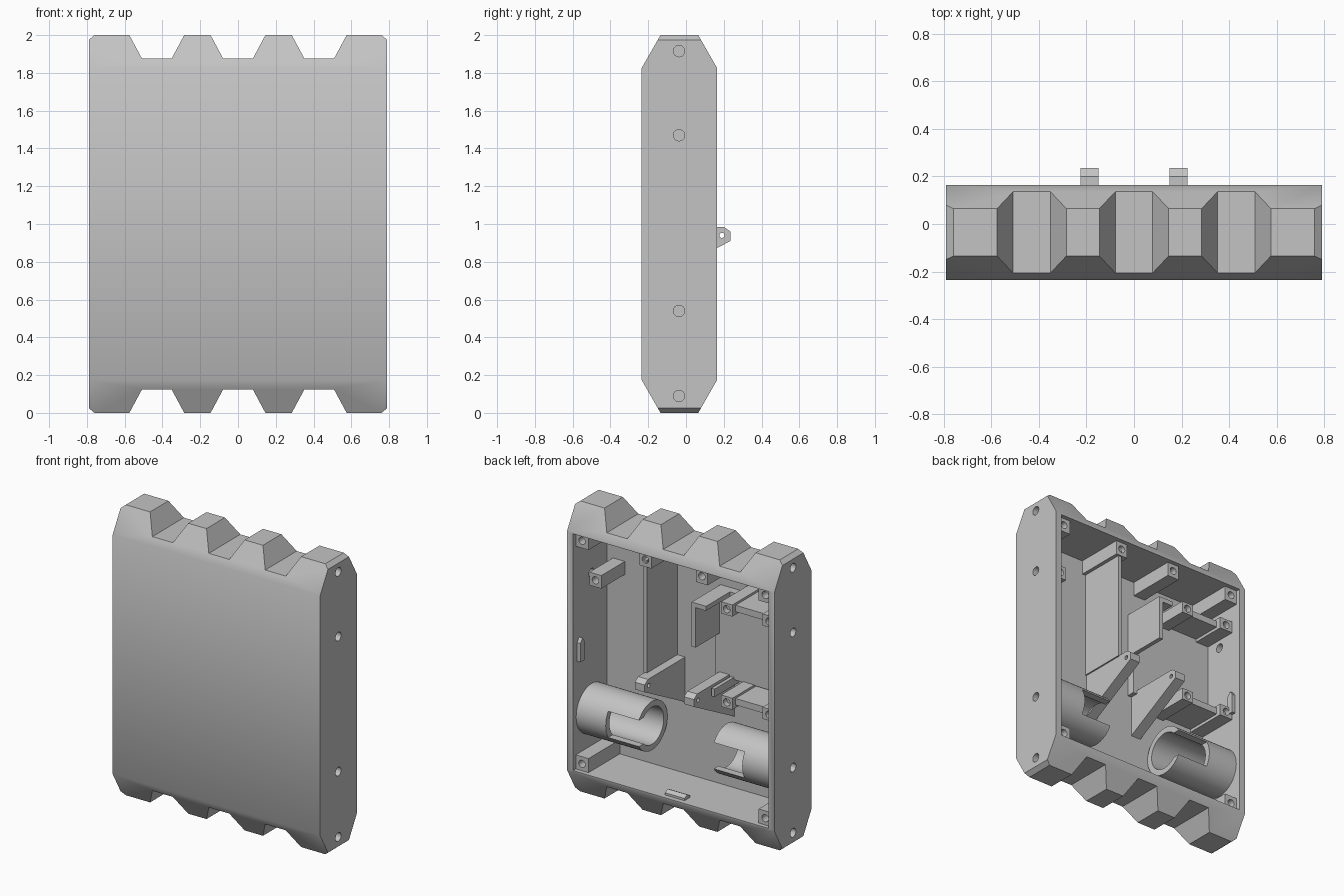
import bpy, bmesh, math
from mathutils import Vector

old = bpy.data.objects.get("Cube")
if old:
    bpy.data.objects.remove(old, do_unlink=True)

grey = bpy.data.materials.new("plain grey")
grey.use_nodes = True
grey.diffuse_color = (0.55, 0.55, 0.55, 1)
grey.node_tree.nodes["Principled BSDF"].inputs["Base Color"].default_value = (0.55, 0.55, 0.55, 1)

FLOOR = -0.205          # inner face of the front panel
SINK = FLOOR - 0.01     # parts are rooted slightly into the panel
INX = 0.745             # inner face of the side walls
LOW, HIGH = 0.185, 1.815


def prism(name, points, axis, lo, hi):
    """Extrude a 2D outline along x (points are y,z) or along y (points are x,z)."""
    bm = bmesh.new()

    def place(p, t):
        return Vector((t, p[0], p[1])) if axis == "x" else Vector((p[0], t, p[1]))
    a = [bm.verts.new(place(p, lo)) for p in points]
    b = [bm.verts.new(place(p, hi)) for p in points]
    n = len(points)
    bm.faces.new(a)
    bm.faces.new(b[::-1])
    for i in range(n):
        j = (i + 1) % n
        bm.faces.new((a[j], a[i], b[i], b[j]))
    bmesh.ops.recalc_face_normals(bm, faces=bm.faces)
    mesh = bpy.data.meshes.new(name)
    bm.to_mesh(mesh)
    bm.free()
    mesh.materials.append(grey)
    ob = bpy.data.objects.new(name, mesh)
    bpy.context.collection.objects.link(ob)
    return ob


def box(name, x, y, z):
    x = sorted(x)
    return prism(name, [(y[0], z[0]), (y[1], z[0]), (y[1], z[1]), (y[0], z[1])], "x", *x)


def rod(name, c, r, axis, lo, hi, n=24):
    pts = [(c[0] + r * math.cos(math.tau * i / n), c[1] + r * math.sin(math.tau * i / n)) for i in range(n)]
    return prism(name, pts, axis, *sorted((lo, hi)))


def cut(ob, cutter):
    cutter.hide_render = True
    mod = ob.modifiers.new("cut", "BOOLEAN")
    mod.operation = "DIFFERENCE"
    mod.solver = "EXACT"
    mod.object = cutter
    bpy.context.view_layer.objects.active = ob
    bpy.ops.object.modifier_apply(modifier=mod.name)
    bpy.data.objects.remove(cutter, do_unlink=True)


def smooth(ob):
    bpy.ops.object.select_all(action="DESELECT")
    ob.select_set(True)
    bpy.context.view_layer.objects.active = ob
    bpy.ops.object.shade_smooth_by_angle(angle=math.radians(30))


# Case: bevelled slab with toothed ends, hollowed from the back
case = prism("case", [(-0.235, 0.175), (-0.235, 1.825), (-0.135, 2), (0.065, 2),
                      (0.165, 1.825), (0.165, 0.175), (0.065, 0), (-0.135, 0)], "x", -0.79, 0.79)
for end in (0, 1):
    def flip(pts):
        return [(x, 2 - z if end else z) for x, z in pts]
    for cx in (-0.43, 0, 0.43):
        notch = [(cx - 0.156, -0.02), (cx + 0.156, -0.02), (cx + 0.078, 0.125), (cx - 0.078, 0.125)]
        cut(case, prism("notch_cutter", flip(notch), "y", -0.5, 0.5))
    for s in (-1, 1):
        corner = [(s * 0.76, 0), (s * 0.79, 0.025), (s * 0.85, 0.025), (s * 0.85, -0.05), (s * 0.76, -0.05)]
        cut(case, prism("corner_cutter", flip(corner), "y", -0.5, 0.5))
cut(case, box("cavity_cutter", (-INX, INX), (FLOOR, 0.5), (LOW, HIGH)))

# Screw holes in both sides
for s in (-1, 1):
    for z in (0.09, 0.54, 1.47, 1.915):
        cut(case, rod("side_hole_cutter", (-0.037, z), 0.03, "x", s * 0.7, s * 0.9))
smooth(case)


# Screw bosses standing on the panel
def boss(name, x, z, top, hx=0.045, hz=0.045):
    ob = box(name, (x - hx, x + hx), (SINK, top), (z - hz, z + hz))
    cut(ob, rod("boss_hole_cutter", (x, z), 0.025, "y", top - 0.12, top + 0.1, 16))
    smooth(ob)


for s, side in ((1, "left"), (-1, "right")):
    boss(side + "_top_corner_boss", s * 0.698, 1.768, 0.135, 0.05, 0.05)
    boss(side + "_bottom_corner_boss", s * 0.698, 0.232, 0.135, 0.05, 0.05)
    boss(side + "_top_middle_boss", s * 0.215, 1.768, 0.135, 0.045, 0.05)

    # Pivot gusset with a drilled tip that pokes out of the back
    gusset = prism(side + "_gusset", [(SINK, 0.985), (0.2, 0.985), (0.235, 0.96),
                                      (0.235, 0.91), (SINK, 0.67)], "x", *sorted((s * 0.15, s * 0.225)))
    cut(gusset, rod("pin_hole_cutter", (0.19, 0.94), 0.014, "x", -0.4, 0.4, 12))

    # Tubular socket, slotted open towards the back
    socket = rod(side + "_socket", (-0.037, 0.54), 0.168, "x", s * 0.285, s * 0.75, 48)
    cut(socket, rod("bore_cutter", (-0.037, 0.54), 0.128, "x", s * 0.2, s * INX, 48))
    cut(socket, box("slot_cutter", (s * 0.2, s * 0.52), (-0.037, 0.3), (0.45, 0.63)))
    smooth(socket)

    # Pointed latch bump on the side wall
    prism(side + "_latch", [(0.075, 0.92), (0.12, 0.92), (0.12, 1.05), (0.0975, 1.08), (0.075, 1.05)],
          "x", *sorted((s * 0.72, s * 0.765)))

# Latch bump on the bottom wall
prism("bottom_latch", [(0.07, 0.17), (0.13, 0.17), (0.13, 0.2), (0.1, 0.215), (0.07, 0.2)], "x", -0.08, 0.07)

# Long divider and the small post in the upper left bay
box("divider", (0.21, 0.235), (SINK, 0.125), (0.98, 1.76))
boss("upper_left_post", 0.655, 1.475, 0.05, 0.045, 0.045)

# Compartment on the right: raised pad, hooked wall, shelves and bosses
box("compartment_pad", (-0.12, -0.75), (SINK, -0.15), (0.96, 1.556))
box("compartment_wall", (-0.12, -0.15), (SINK, 0.11), (1.25, 1.556))
box("compartment_hook", (-0.12, -0.23), (SINK, 0.11), (1.525, 1.556))
for z, place, dz in ((1.567, "upper", 0), (0.925, "lower", 0)):
    box(place + "_shelf", (-0.33, -0.75), (SINK, 0.055), (z - 0.02, z + 0.025))
    boss(place + "_inner_shelf_boss", -0.373, z, 0.09, 0.043, 0.04)
    boss(place + "_outer_shelf_boss", -0.695, z, 0.09, 0.05, 0.04)
box("lower_rib", (-0.235, -0.26), (SINK, 0.06), (0.92, 0.975))
